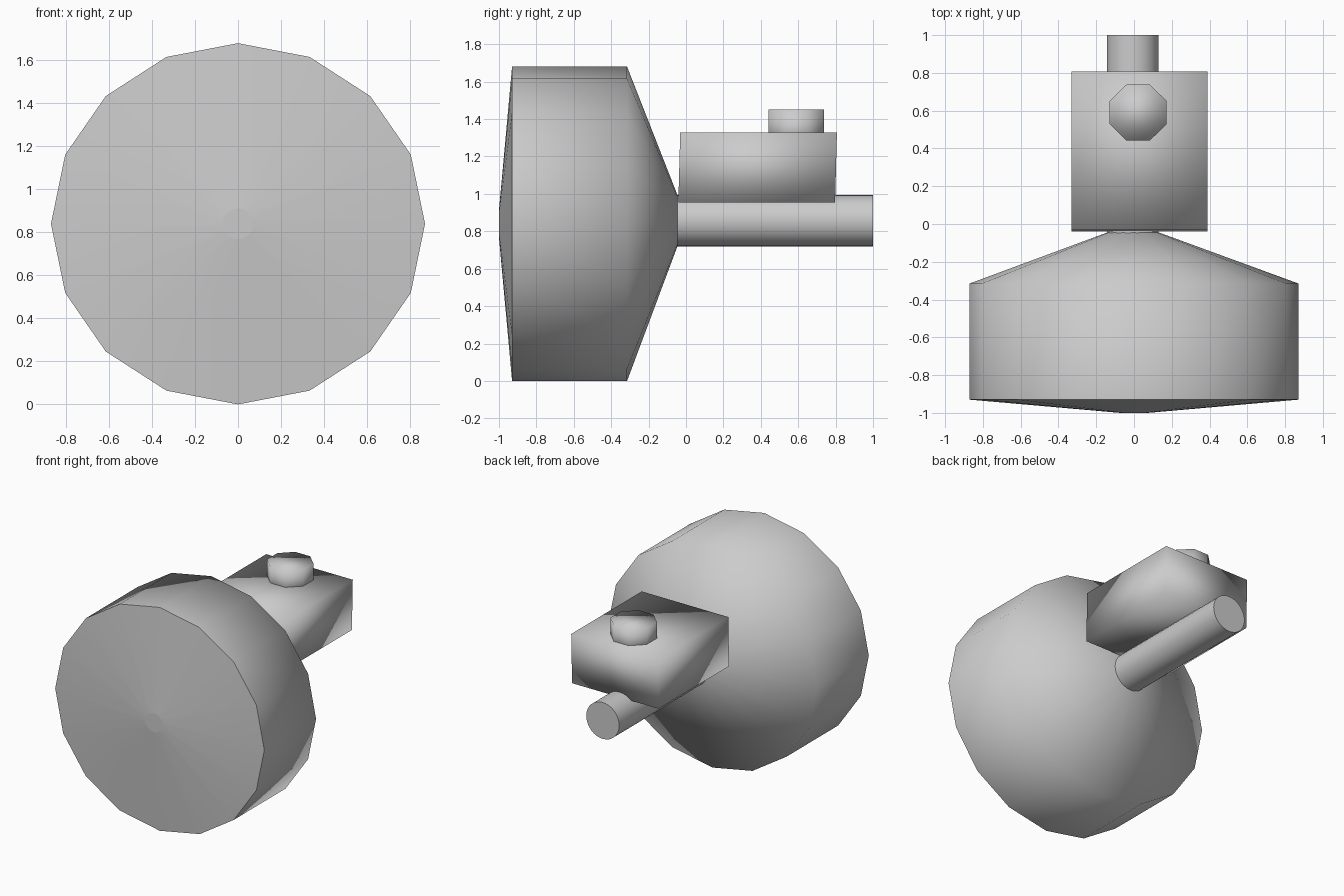
import bpy
import bmesh
import math

cube = bpy.data.objects.get("Cube")
if cube:
    bpy.data.objects.remove(cube, do_unlink=True)

grey = bpy.data.materials.new("plain grey")
grey.use_nodes = True
colour = (0.6, 0.6, 0.6, 1)
grey.diffuse_color = colour
grey.node_tree.nodes["Principled BSDF"].inputs["Base Color"].default_value = colour


def finish(name, bm, sharp=()):
    """Turn a bmesh into a smooth grey object with chosen sharp edges."""
    bmesh.ops.recalc_face_normals(bm, faces=bm.faces)
    for face in bm.faces:
        face.smooth = True
    for edge in sharp:
        edge.smooth = False
    mesh = bpy.data.meshes.new(name)
    bm.to_mesh(mesh)
    bm.free()
    mesh.materials.append(grey)
    obj = bpy.data.objects.new(name, mesh)
    bpy.context.collection.objects.link(obj)
    return obj


def loft(name, rings, sides, sharp_rings=()):
    """Skin ellipses along y; each ring is (y, x, z, x radius, z radius)."""
    bm = bmesh.new()
    loops = []
    for y, x, z, rx, rz in rings:
        angles = [2 * math.pi * i / sides for i in range(sides)]
        loops.append([bm.verts.new((x + rx * math.sin(a), y, z + rz * math.cos(a)))
                      for a in angles])
    for a, b in zip(loops, loops[1:]):
        for i in range(sides):
            j = (i + 1) % sides
            bm.faces.new((a[i], a[j], b[j], b[i]))
    bm.faces.new(loops[0])
    bm.faces.new(loops[-1])
    sharp = [bm.edges.get((loops[k][i], loops[k][i - 1]))
             for k in sharp_rings for i in range(sides)]
    return finish(name, bm, sharp)


# Wide drum with a shallow front cone and a tapered back
loft("drum", [(-1, 0, 0.84, 0.072, 0.072),
              (-0.93, 0, 0.84, 0.87, 0.84),
              (-0.315, 0, 0.84, 0.87, 0.84),
              (-0.045, -0.005, 0.857, 0.137, 0.135)], 16, (0, 1))

# Round rod running out of the back
loft("rod", [(-0.05, -0.007, 0.857, 0.137, 0.137),
             (1, -0.007, 0.857, 0.137, 0.137)], 32, (0, 1))

# Box on top of the rod, leaning back very slightly
bm = bmesh.new()
bmesh.ops.create_cube(bm, size=1)
for v in bm.verts:
    lean = 0.01 * v.co.z
    v.co = (0.03 + 0.72 * v.co.x, 0.383 + 0.838 * v.co.y + lean, 1.142 + 0.374 * v.co.z)
finish("box", bm)

# Eight-sided knob on the box
bm = bmesh.new()
bmesh.ops.create_cone(bm, cap_ends=True, segments=8, radius1=0.163, radius2=0.163, depth=0.2)
for v in bm.verts:
    angle = math.atan2(v.co.y, v.co.x) + math.pi / 8
    v.co = (0.022 + 0.163 * math.cos(angle), 0.59 + 0.16 * math.sin(angle), 1.35 + v.co.z)
finish("knob", bm)
